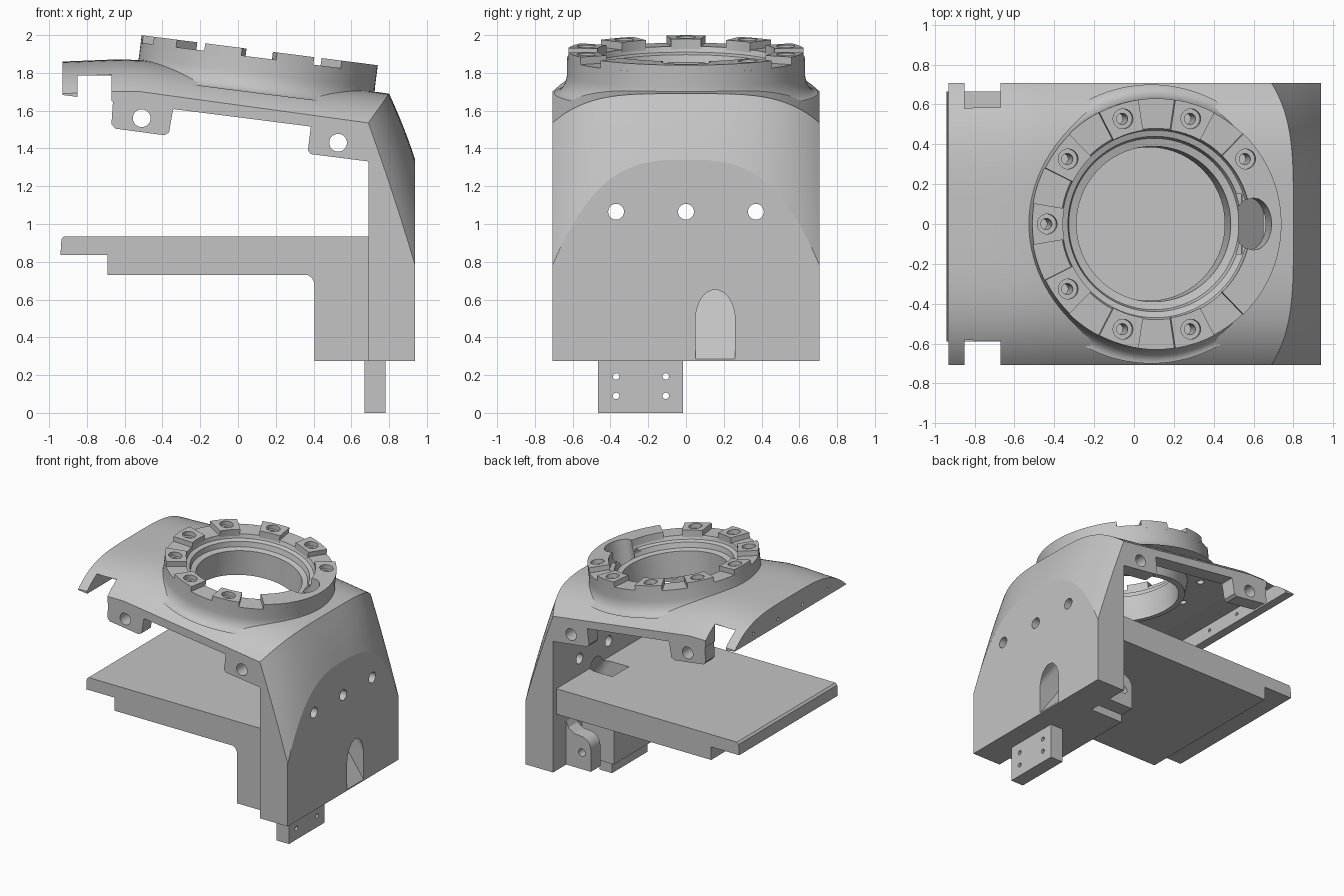
import bpy, bmesh, math
from mathutils import Matrix, Vector

if "Cube" in bpy.data.objects:
    bpy.data.objects.remove(bpy.data.objects["Cube"])

grey = bpy.data.materials.new("plain_grey")
grey.use_nodes = True
COLOUR = (0.55, 0.55, 0.55, 1)
grey.diffuse_color = COLOUR
grey.node_tree.nodes["Principled BSDF"].inputs["Base Color"].default_value = COLOUR
parts, helpers = [], []
W = 0.707            # half width of the body
TILT = 0.127         # slope of the top
BASE = 0.276         # underside of the wall
FACE = 0.938         # outer face of the wall


def finish(name, bm, helper=False, matrix=None):
    bmesh.ops.recalc_face_normals(bm, faces=bm.faces)
    me = bpy.data.meshes.new(name)
    bm.to_mesh(me)
    bm.free()
    ob = bpy.data.objects.new(name, me)
    bpy.context.collection.objects.link(ob)
    if matrix:
        ob.matrix_world = matrix
    me.materials.append(grey)
    (helpers if helper else parts).append(ob)
    ob.hide_render = helper
    return ob


def extrude(bm, pts, vec):
    """Sweep a flat outline along a straight vector."""
    face = bm.faces.new([bm.verts.new(p) for p in pts])
    new = bmesh.ops.extrude_face_region(bm, geom=[face])["geom"]
    bmesh.ops.translate(bm, vec=vec, verts=[v for v in new if isinstance(v, bmesh.types.BMVert)])


def prism(name, pts, y0, y1, helper=False):
    bm = bmesh.new()
    extrude(bm, [(x, y0, z) for x, z in pts], (0, y1 - y0, 0))
    return finish(name, bm, helper)


def box(name, x0, x1, y0, y1, z0, z1, helper=False):
    return prism(name, [(x0, z0), (x1, z0), (x1, z1), (x0, z1)], y0, y1, helper)


def drills(name, centres, r, length, axis, matrix=None):
    """One cutter holding a set of separate round bars."""
    bm = bmesh.new()
    rot = Vector((0, 0, 1)).rotation_difference(Vector(axis)).to_matrix().to_4x4()
    for c in centres:
        bmesh.ops.create_cone(bm, cap_ends=True, segments=32, radius1=r, radius2=r,
                              depth=length, matrix=Matrix.Translation(c) @ rot)
    return finish(name, bm, True, matrix)


def cut(ob, *cutters):
    bpy.context.view_layer.update()
    bpy.context.view_layer.objects.active = ob
    for c in cutters:
        m = ob.modifiers.new("cut", "BOOLEAN")
        m.operation, m.solver, m.object = "DIFFERENCE", "EXACT", c
        bpy.ops.object.modifier_apply(modifier=m.name)


# --- Hood and upright wall, lofted across the width ---
def top_z(x):
    if x < -0.55:
        return 1.86 + (x + 0.93) * 0.04
    return 1.875 - (x + 0.55) * 0.137


def section(y):
    t = abs(y) / W
    drop, arch = 0.17 * t ** 4, 1.34 - 0.56 * t ** 3
    xc = 0.8 - 0.11 * t ** 4
    zc = top_z(xc) - drop
    pts = [(0.69, BASE), (FACE, BASE)]
    for i in range(6):
        f = i / 6
        pts.append((FACE + (xc - FACE) * f + 0.025 * f * (1 - f), arch + (zc - arch) * f))
    for i in range(13):
        x = xc + (-0.93 - xc) * i / 12
        pts.append((x, top_z(x) - drop))
    return pts + [(-0.93, 1.565 + TILT * 0.93), (0.69, 1.565 - TILT * 0.69)]


bm = bmesh.new()
N = 48
rows = []
for i in range(N + 1):
    y = W * math.sin(math.pi * (i / N - 0.5))
    rows.append([bm.verts.new((x, y, z)) for x, z in section(y)])
for a, b in zip(rows, rows[1:]):
    for j in range(len(a)):
        k = (j + 1) % len(a)
        bm.faces.new((a[j], a[k], b[k], b[j]))
bm.faces.new(rows[0])
bm.faces.new(rows[-1][::-1])
hood = finish("hood_and_wall", bm)

# Ring frame: tilted with the top
RING = Matrix.Translation((0.115, 0, 1.92)) @ Matrix.Rotation(math.atan(TILT), 4, "Y")
recess = prism("recess_cutter", [(-0.78, 1.3), (0.69, 1.3), (0.69, 1.70 - TILT * 0.69),
               (-0.67, 1.785), (-0.78, 1.785)], -0.59, 0.59, True)
slit = box("slit_cutter", -0.85, -0.67, -0.9, 0.9, 1.4, 1.786, True)
notches = [box("notch_cutter", -0.85, -0.67, *sorted((s * 0.585, s * 0.8)), 1.5, 2, True)
           for s in (-1, 1)]
bore = drills("bore_cutter", [(0, 0, -0.2)], 0.43, 1, (0, 0, 1), RING)
lip_holes = drills("lip_cutter", [(-0.89, y, 1.735) for y in (-0.47, -0.155, 0.155, 0.47)],
                   0.013, 0.2, (1, 0, 0))
wall_holes = drills("wall_cutter", [(0.8, y, 1.065) for y in (-0.37, 0, 0.37)],
                    0.042, 0.6, (1, 0, 0))
angles = [math.radians(36 * i) for i in range(1, 9)]
spots = [(0.555 * math.cos(a), 0.555 * math.sin(a), 0) for a in angles]
bolts = drills("bolt_cutter", spots, 0.028, 0.8, (0, 0, 1), RING)

# Arched cable channel, sloping from the table top down to the outer face
bm = bmesh.new()
outline = [(0.05, BASE)] + [(0.155 - 0.105 * math.cos(a), 0.48 + 0.162 * math.sin(a))
           for a in (math.pi * i / 16 for i in range(17))] + [(0.26, BASE)]
extrude(bm, [(FACE + 0.1, y, z - 0.13) for y, z in outline], (-0.75, 0, 1.05))
channel = finish("channel_cutter", bm, True)

# Oval pocket with a sloping floor
bm = bmesh.new()
bmesh.ops.create_cone(bm, cap_ends=True, segments=40, radius1=1, radius2=1, depth=0.4,
                      matrix=Matrix.Translation((0.49, 0, 0.1)) @ Matrix.Diagonal((0.09, 0.13, 1, 1)))
for v in bm.verts:
    if v.co.z < 0:
        v.co.z -= (v.co.x - 0.49) * 0.8 + 0.07
pocket = finish("pocket_cutter", bm, True, RING)
cut(hood, recess, slit, *notches, bore, lip_holes, wall_holes, channel, pocket, bolts)

# --- Side lugs under the hood ---
for side, s in (("left", 1), ("right", -1)):
    y0, y1 = sorted((s * 0.59, s * W))
    lugs = (("rear", [(-0.66, 1.68), (-0.67, 1.53), (-0.65, 1.505), (-0.39, 1.47),
                      (-0.365, 1.485), (-0.345, 1.6), (-0.32, 1.63)], (-0.51, 1.56)),
            ("front", [(0.39, 1.55), (0.37, 1.39), (0.385, 1.37), (0.7, 1.33), (0.7, 1.5)],
             (0.53, 1.43)))
    for where, pts, hole in lugs:
        lug = prism(f"{where}_lug_{side}", pts, y0, y1)
        cut(lug, drills("lug_cutter", [(hole[0], s * 0.65, hole[1])], 0.047, 0.5, (0, 1, 0)))

# --- Mounting ring, turned from a profile with a filleted foot ---
foot_curve = [(0.70 - 0.07 * math.cos(a), -0.12 - 0.108 * math.sin(a))
              for a in (math.pi / 2 * i / 8 for i in range(9))]
profile = [(0.48, -0.04), (0.63, -0.04)] + foot_curve + [
    (0.46, -0.228), (0.43, -0.33), (0.385, -0.33), (0.39, -0.13),
    (0.43, -0.12), (0.44, -0.08), (0.47, -0.07)]
bm = bmesh.new()
SEG = 96
loops = [[bm.verts.new((r * math.cos(a), r * math.sin(a), z)) for r, z in profile]
         for a in (2 * math.pi * i / SEG for i in range(SEG))]
for i in range(SEG):
    a, b = loops[i], loops[(i + 1) % SEG]
    for j in range(len(profile)):
        k = (j + 1) % len(profile)
        bm.faces.new((a[j], a[k], b[k], b[j]))
ring = finish("mounting_ring", bm, matrix=RING)
gap = box("gap_cutter", 0.36, 0.5, -0.15, 0.15, -0.09, 0.1, True)
gap.data.transform(Matrix.Translation((-0.06, 0, 0)))
gap.matrix_world = RING
cut(ring, bolts, gap, pocket)

# --- Raised bolt pads and the wide raised sector around the pocket ---
bores = drills("counterbore_cutter", spots, 0.05, 0.07, (0, 0, 1), RING)
bm = bmesh.new()
for a, half in [(0, math.radians(46))] + [(a, math.radians(9.5)) for a in angles[1:]]:
    arc = [a + half * (i / 12 - 1) for i in range(25)]
    flat = [(0.63 * math.cos(b), 0.63 * math.sin(b), -0.06) for b in arc]
    flat += [(0.475 * math.cos(b), 0.475 * math.sin(b), -0.06) for b in reversed(arc)]
    extrude(bm, flat, (0, 0, 0.06))
pads = finish("bolt_pads", bm, matrix=RING)
cut(pads, bores, bolts, pocket)

# --- Table with stepped end ---
table = prism("table", [(-0.94, 0.835), (-0.69, 0.835), (-0.69, 0.73), (0.7, 0.73),
              (0.7, 0.935), (-0.92, 0.935), (-0.935, 0.92)], -0.59, 0.665)

# --- Block under the table, with a rounded inner corner ---
fillet = [(0.345 + 0.06 * math.sin(a), 0.675 + 0.06 * math.cos(a))
          for a in (math.pi / 2 * i / 6 for i in range(7))]
block = prism("lower_block", fillet + [(0.405, BASE), (0.7, BASE), (0.7, 0.735)], -0.59, 0.34)
cut(table, channel)
cut(block, channel)

# --- Hinge lug beside the block ---
tip = [(0.56 + 0.09 * math.cos(a), 0.45 + 0.09 * math.sin(a))
       for a in (math.pi * (0.5 + i / 16) for i in range(9))]
hinge = prism("hinge_lug", tip + [(0.47, BASE), (0.7, BASE), (0.7, 0.65), (0.67, 0.58),
              (0.62, 0.545)], 0.42, 0.54)
cut(hinge, drills("hinge_cutter", [(0.55, 0.48, 0.41)], 0.03, 0.4, (0, 1, 0)))

# --- Foot plate with four holes ---
foot = box("foot_plate", 0.67, 0.78, -0.465, -0.015, 0, 0.3)
cut(foot, drills("foot_cutter", [(0.72, y, z) for y in (-0.37, -0.107) for z in (0.09, 0.193)],
                 0.017, 0.4, (1, 0, 0)))

for h in helpers:
    bpy.data.objects.remove(h)
bpy.ops.object.select_all(action="DESELECT")
for ob in parts:
    ob.select_set(True)
bpy.context.view_layer.objects.active = hood
bpy.ops.object.shade_smooth_by_angle(angle=math.radians(18))
